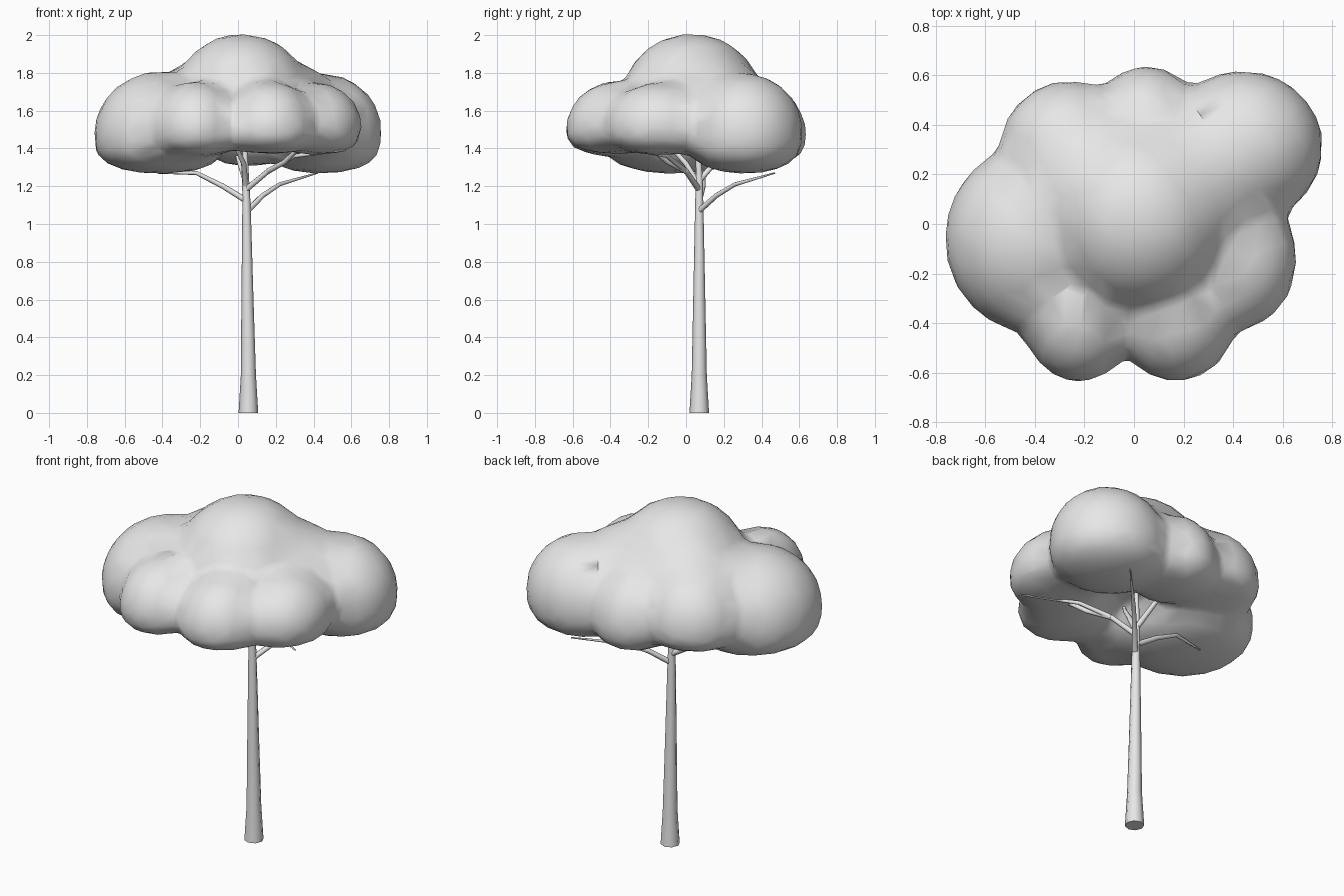
import bpy
import bmesh

cube = bpy.data.objects.get("Cube")
if cube:
    bpy.data.objects.remove(cube, do_unlink=True)

grey = bpy.data.materials.new("plain grey")
grey.use_nodes = True
grey.diffuse_color = (0.8, 0.8, 0.8, 1)
grey.node_tree.nodes["Principled BSDF"].inputs["Base Color"].default_value = (0.8, 0.8, 0.8, 1)


def add_object(name, mesh):
    mesh.materials.clear()
    mesh.materials.append(grey)
    obj = bpy.data.objects.new(name, mesh)
    bpy.context.scene.collection.objects.link(obj)
    return obj


def limb(name, points, radii):
    """Tapered eight-sided tube along a path."""
    curve = bpy.data.curves.new(name + " path", "CURVE")
    curve.dimensions = "3D"
    curve.bevel_depth = 1
    curve.bevel_resolution = 2
    curve.use_fill_caps = True
    spline = curve.splines.new("POLY")
    spline.points.add(len(points) - 1)
    for p, co, r in zip(spline.points, points, radii):
        p.co = (*co, 1)
        p.radius = r
    helper = bpy.data.objects.new(name + " path", curve)
    bpy.context.scene.collection.objects.link(helper)
    graph = bpy.context.evaluated_depsgraph_get()
    mesh = bpy.data.meshes.new_from_object(helper.evaluated_get(graph))
    bpy.data.objects.remove(helper, do_unlink=True)
    add_object(name, mesh)
    for poly in mesh.polygons:
        poly.use_smooth = len(poly.vertices) == 4


def lobe(bm, centre, width, depth, up, down):
    """Rounded lump with a domed top and a flatter underside."""
    ball = bmesh.ops.create_icosphere(bm, subdivisions=4, radius=1)
    for v in ball["verts"]:
        x, y, z = v.co
        height = up * z if z > 0 else -down * abs(z) ** 0.6
        v.co = (centre[0] + width * x, centre[1] + depth * y, centre[2] + height)


# Trunk, flared at the foot
limb("trunk",
     [(0.055, 0.07, 0), (0.055, 0.07, 0.2), (0.05, 0.07, 0.6),
      (0.045, 0.07, 1.1), (0.04, 0.07, 1.25), (0.035, 0.06, 1.5)],
     [0.052, 0.04, 0.032, 0.022, 0.018, 0.01])

# Branches, each a path of three or four points
branches = {
    "back_right_branch": [(0.05, 0.07, 1.07), (0.13, 0.16, 1.15), (0.22, 0.26, 1.21), (0.42, 0.47, 1.27)],
    "left_branch": [(0.05, 0.07, 1.12), (-0.08, 0.09, 1.2), (-0.22, 0.09, 1.27), (-0.42, 0.05, 1.27)],
    "right_branch": [(0.04, 0.07, 1.18), (0.16, 0.0, 1.28), (0.3, -0.1, 1.36), (0.57, -0.28, 1.39)],
    "right_fork": [(0.16, 0.0, 1.28), (0.25, -0.1, 1.33), (0.33, -0.2, 1.41)],
    "front_branch": [(0.04, 0.07, 1.2), (0.03, 0.0, 1.32), (-0.02, -0.1, 1.43), (-0.04, -0.14, 1.5)],
    "back_branch": [(0.04, 0.07, 1.23), (0.01, 0.15, 1.32), (-0.02, 0.27, 1.43)],
}
for name, points in branches.items():
    limb(name, points, [0.016, 0.014, 0.011, 0.004][:len(points)])

# Canopy lobes: centre, width, depth, height above and below the centre
lobes = [
    ((0.02, 0.03, 1.66), 0.36, 0.37, 0.35, 0.15),     # crown
    ((0.03, 0.06, 1.55), 0.56, 0.48, 0.27, 0.07),     # core
    ((-0.13, 0.14, 1.56), 0.37, 0.34, 0.32, 0.05),    # back left shoulder
    ((0.20, 0.16, 1.56), 0.35, 0.32, 0.32, 0.05),     # back right shoulder
    ((-0.41, -0.06, 1.47), 0.355, 0.38, 0.34, 0.205),  # left
    ((0.44, 0.31, 1.49), 0.325, 0.31, 0.31, 0.225),   # back right
    ((0.41, -0.14, 1.52), 0.25, 0.29, 0.23, 0.155),   # front right
    ((0.17, -0.36, 1.50), 0.25, 0.28, 0.26, 0.13),    # front
    ((-0.22, -0.36, 1.50), 0.24, 0.28, 0.26, 0.145),  # front left
    ((-0.26, 0.30, 1.51), 0.285, 0.28, 0.29, 0.145),  # back left
    ((0.05, 0.38, 1.47), 0.23, 0.26, 0.28, 0.165),    # back
]
bm = bmesh.new()
for shape in lobes:
    lobe(bm, *shape)
mesh = bpy.data.meshes.new("canopy")
bm.to_mesh(mesh)
bm.free()
canopy = add_object("canopy", mesh)

# Fuse the lobes into one soft mass of broad smooth facets
fuse = canopy.modifiers.new("fuse", "REMESH")
fuse.mode = "VOXEL"
fuse.voxel_size = 0.03
fuse.use_smooth_shade = True
soften = canopy.modifiers.new("soften", "SMOOTH")
soften.factor = 0.5
soften.iterations = 16
thin = canopy.modifiers.new("thin", "DECIMATE")
thin.ratio = 0.1
